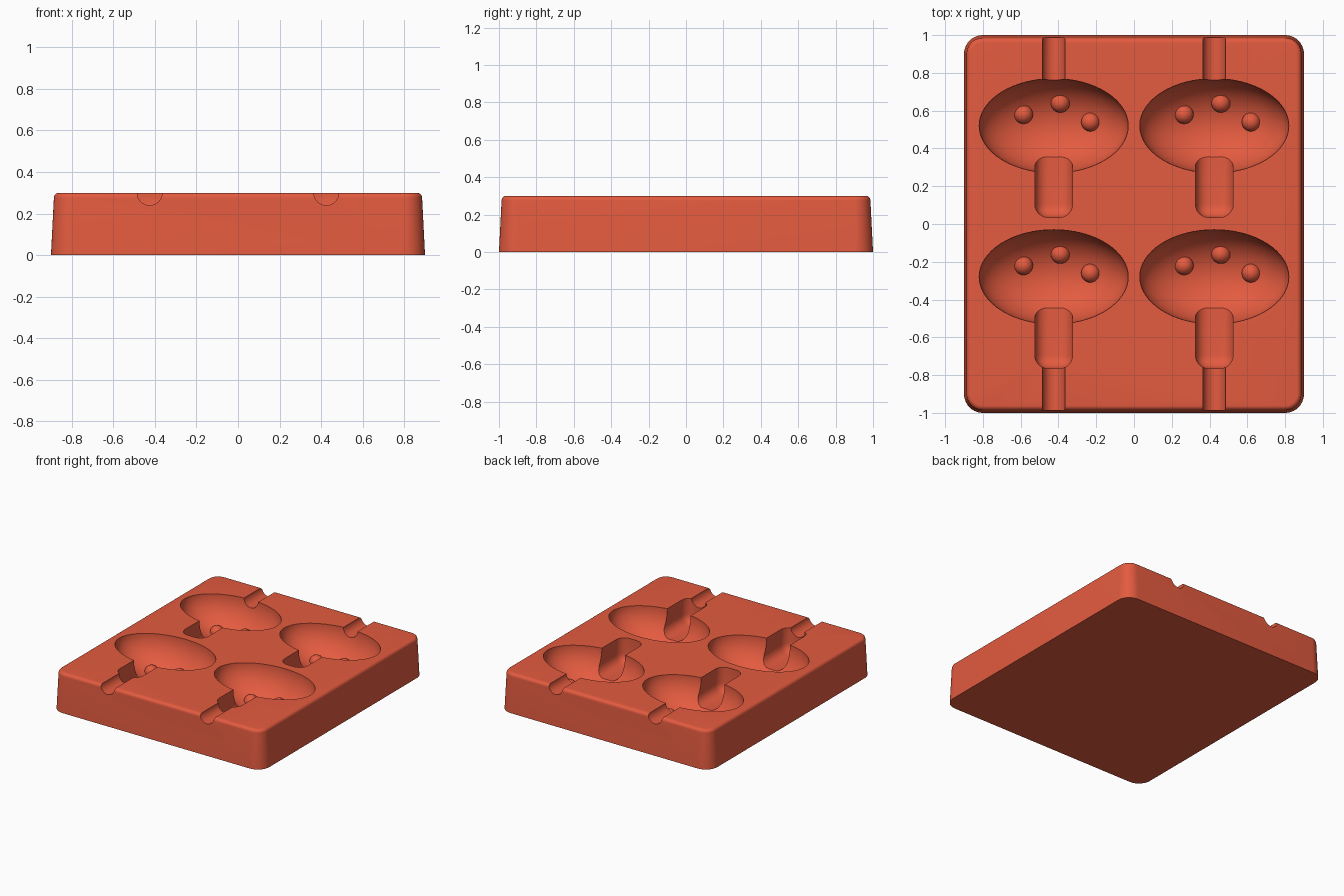
import bpy, bmesh, math
from mathutils import Matrix, Vector

if "Cube" in bpy.data.objects:
    bpy.data.objects.remove(bpy.data.objects["Cube"], do_unlink=True)

TOP = 0.3
CAP = Vector((0.395, 0.25, 0.25))          # cap cavity radii
CENTRES = [(x, y) for x in (-0.425, 0.425) for y in (0.52, -0.28)]
SPOTS = [(-0.16, 0.06), (0.035, 0.12), (0.195, 0.02)]

mat = bpy.data.materials.new("terracotta_red")
mat.use_nodes = True
colour = (0.77, 0.104, 0.05, 1)
mat.diffuse_color = colour
mat.node_tree.nodes["Principled BSDF"].inputs["Base Color"].default_value = colour


def make_object(name, bm):
    bmesh.ops.recalc_face_normals(bm, faces=bm.faces)
    mesh = bpy.data.meshes.new(name)
    bm.to_mesh(mesh)
    bm.free()
    mesh.materials.append(mat)
    obj = bpy.data.objects.new(name, mesh)
    bpy.context.scene.collection.objects.link(obj)
    return obj


def rounded_ring(bm, inset, z, radius=0.1, steps=10):
    """Rounded rectangle of vertices, shrunk by inset, at height z."""
    ring = []
    for q, (sx, sy) in enumerate([(1, 1), (-1, 1), (-1, -1), (1, -1)]):
        for i in range(steps + 1):
            a = math.pi / 2 * (q + i / steps)
            r = radius - inset
            ring.append(bm.verts.new((sx * (0.9 - radius) + r * math.cos(a),
                                      sy * (1 - radius) + r * math.sin(a), z)))
    return ring


# Tapered block with a softened top rim
bm = bmesh.new()
rim = 0.025
levels = [(0, 0)]
for i in range(7):
    a = math.pi / 2 * i / 6
    levels.append((0.014 + rim * (1 - math.cos(a)), TOP - rim + rim * math.sin(a)))
rings = [rounded_ring(bm, *level) for level in levels]
for low, high in zip(rings, rings[1:]):
    for i in range(len(low)):
        j = (i + 1) % len(low)
        bm.faces.new((low[i], low[j], high[j], high[i]))
bm.faces.new(rings[0])
bm.faces.new(rings[-1])
mould = make_object("mould_block", bm)


def cap_cutter(x, y):
    bm = bmesh.new()
    bmesh.ops.create_uvsphere(bm, u_segments=64, v_segments=33, radius=1,
                              matrix=Matrix.Translation((x, y, TOP)) @ Matrix.Diagonal((*CAP, 1)))
    return make_object("cap_cutter", bm)


def stem_cutter(x, y):
    # Rounded box running from inside the cap to the stem end
    bm = bmesh.new()
    bmesh.ops.create_cube(bm, size=1, matrix=Matrix.Translation((x, y - 0.26, TOP))
                          @ Matrix.Diagonal((0.2, 0.45, 0.375, 1)))
    bmesh.ops.bevel(bm, geom=bm.edges[:], offset=0.07, segments=6,
                    profile=0.5, affect='EDGES')
    return make_object("stem_cutter", bm)


def stick_cutter(x, side):
    # Half-round groove from the block edge to the nearest cavity
    bm = bmesh.new()
    end = 0.73
    bmesh.ops.create_cone(bm, cap_ends=True, segments=32, radius1=0.06, radius2=0.06, depth=0.4,
                          matrix=Matrix.Translation((x, side * (end + 0.2), TOP))
                          @ Matrix.Rotation(math.pi / 2, 4, 'X'))
    return make_object("stick_cutter", bm)


def spot_bump(x, y, dx, dy):
    # Ball centred on the cavity floor
    depth = CAP.z * math.sqrt(1 - (dx / CAP.x) ** 2 - (dy / CAP.y) ** 2)
    bm = bmesh.new()
    bmesh.ops.create_uvsphere(bm, u_segments=24, v_segments=12, radius=0.05,
                              matrix=Matrix.Translation((x + dx, y + dy, TOP - depth)))
    return make_object("spot_bump", bm)


def combine(tool, operation):
    mod = mould.modifiers.new("cut", 'BOOLEAN')
    mod.operation = operation
    mod.solver = 'EXACT'
    mod.object = tool
    bpy.context.view_layer.objects.active = mould
    bpy.ops.object.modifier_apply(modifier=mod.name)
    bpy.data.objects.remove(tool, do_unlink=True)


for x, y in CENTRES:
    combine(cap_cutter(x, y), 'DIFFERENCE')
    combine(stem_cutter(x, y), 'DIFFERENCE')
for x in (-0.425, 0.425):
    for side in (-1, 1):
        combine(stick_cutter(x, side), 'DIFFERENCE')
for x, y in CENTRES:
    for dx, dy in SPOTS:
        combine(spot_bump(x, y, dx, dy), 'UNION')

# Smooth curved walls, crisp cavity edges
bpy.ops.object.select_all(action='DESELECT')
mould.select_set(True)
bpy.context.view_layer.objects.active = mould
bpy.ops.object.shade_smooth_by_angle(angle=math.radians(30))
